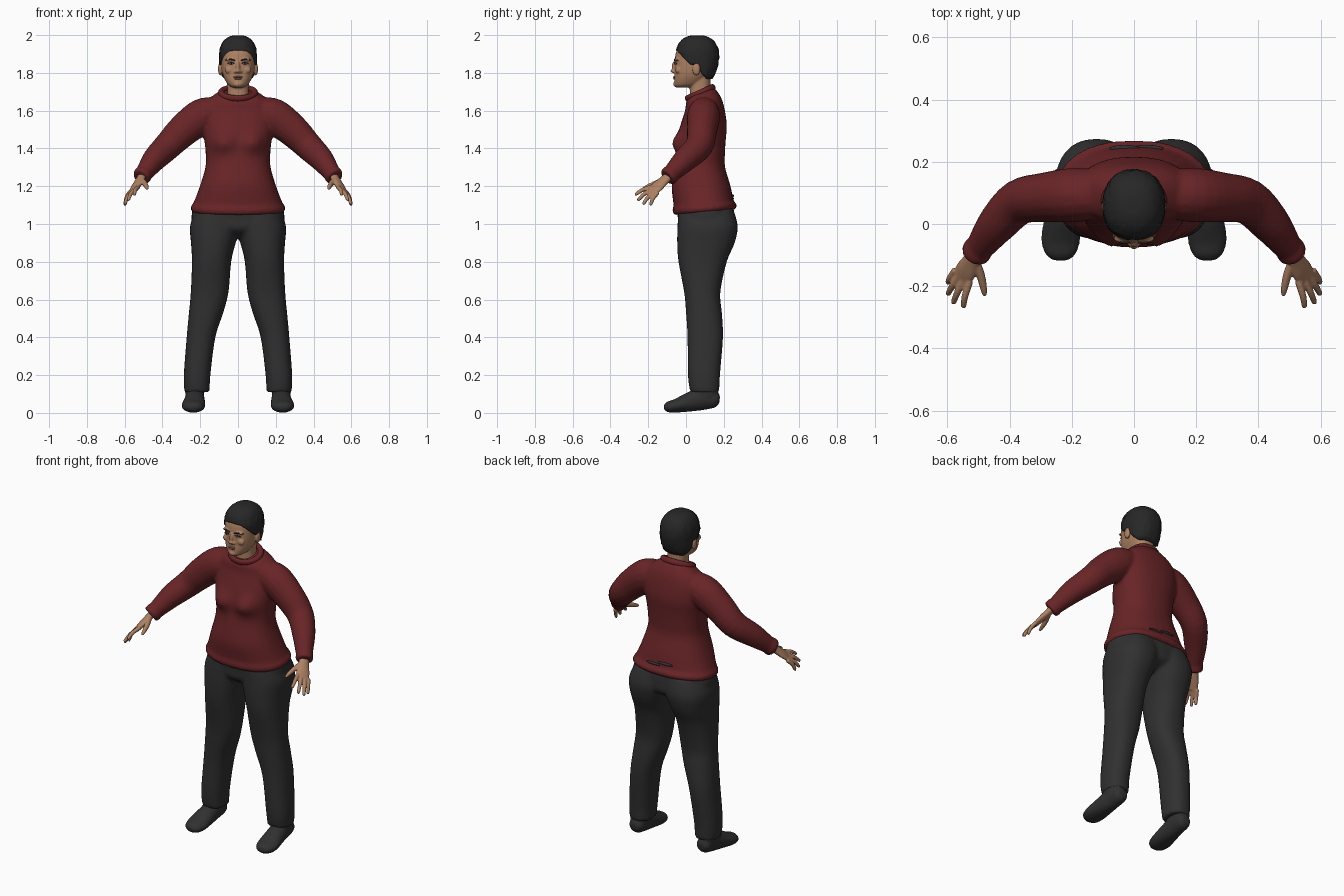
import bpy, bmesh, random
from math import sin, cos, pi, exp, copysign
from mathutils import Vector, Matrix

random.seed(4)
if "Cube" in bpy.data.objects:
    bpy.data.objects.remove(bpy.data.objects["Cube"])


def material(name, rgb):
    m = bpy.data.materials.new(name)
    m.use_nodes = True
    m.diffuse_color = (*rgb, 1)
    bsdf = m.node_tree.nodes["Principled BSDF"]
    bsdf.inputs["Base Color"].default_value = (*rgb, 1)
    bsdf.inputs["Roughness"].default_value = 0.8
    return m


RED = material("dark red knit", (0.14, 0.018, 0.02))
CHARCOAL = material("charcoal cloth", (0.03, 0.03, 0.031))
SKIN = material("tan skin", (0.42, 0.22, 0.125))
HAIR = material("black hair", (0.02, 0.02, 0.021))
LIP = material("brown lips", (0.3, 0.125, 0.085))
EYE = material("eye white", (0.45, 0.4, 0.36))


def spline(rows, k=4):
    """Smoothly interpolated copies of a short list of tuples."""
    out = []
    for i in range(len(rows) - 1):
        p = [rows[max(i - 1, 0)], rows[i], rows[i + 1], rows[min(i + 2, len(rows) - 1)]]
        for j in range(k):
            t = j / k
            out.append([b + 0.5 * t * (c - a + t * (2 * a - 5 * b + 4 * c - d
                        + t * (3 * (b - c) + d - a))) for a, b, c, d in zip(*p)])
    return out + [list(rows[-1])]


def loft(bm, rings):
    """Skin closed rings of points and cap both ends."""
    vs = [[bm.verts.new(p) for p in r] for r in rings]
    n = len(vs[0])
    for a, b in zip(vs, vs[1:]):
        for i in range(n):
            bm.faces.new((a[i], a[(i + 1) % n], b[(i + 1) % n], b[i]))
    bm.faces.new(vs[0][::-1])
    bm.faces.new(vs[-1])
    return [v for r in vs for v in r]


def oval(n=32, e=2.3):
    for i in range(n):
        c, s = cos(2 * pi * i / n), sin(2 * pi * i / n)
        yield copysign(abs(c) ** (2 / e), c), copysign(abs(s) ** (2 / e), s)


def slices(bm, rows, side=1, e=2.3):
    """Level sections given as z, x0, x1, y0, y1, tilt."""
    rings = []
    for z, x0, x1, y0, y1, tilt in spline(rows):
        rx, ry = (x1 - x0) / 2, (y1 - y0) / 2
        rings.append([(side * ((x0 + x1) / 2 + rx * c), (y0 + y1) / 2 + ry * s,
                       z + tilt * ry * s) for c, s in oval(e=e)])
    return loft(bm, rings)


def body(bm, rows, e=2.3):
    """Sections symmetric about the middle: z, half width, y0, y1, tilt."""
    return slices(bm, [(z, -w, w, a, b, t) for z, w, a, b, t in rows], e=e)


def tube(bm, rows, ref=(0, 0, 1), side=1, k=4):
    """Tube along a path: x, y, z, radius along ref, radius across it."""
    rows = spline(rows, k)
    pts = [Vector(r[:3]) for r in rows]
    rings = []
    for i, r in enumerate(rows):
        t = (pts[min(i + 1, len(pts) - 1)] - pts[max(i - 1, 0)]).normalized()
        a = Vector(ref)
        a = (a - t * a.dot(t)).normalized()
        b = t.cross(a)
        ring = [pts[i] + a * r[3] * c + b * r[4] * s for c, s in oval(16, 2)]
        rings.append([(side * p.x, p.y, p.z) for p in ring])
    loft(bm, rings)


def blob(bm, pos, size):
    m = Matrix.Translation(pos) @ Matrix.Diagonal((*size, 1))
    bmesh.ops.create_uvsphere(bm, u_segments=16, v_segments=10, radius=1, matrix=m)


def finish(bm, name, mat, voxel=0, smooth=4):
    bmesh.ops.recalc_face_normals(bm, faces=bm.faces)
    for f in bm.faces:
        f.smooth = True
    me = bpy.data.meshes.new(name)
    bm.to_mesh(me)
    bm.free()
    me.materials.append(mat)
    ob = bpy.data.objects.new(name, me)
    bpy.context.collection.objects.link(ob)
    if voxel:
        r = ob.modifiers.new("blend", "REMESH")
        r.mode, r.voxel_size, r.use_smooth_shade = "VOXEL", voxel, True
        s = ob.modifiers.new("soften", "SMOOTH")
        s.factor, s.iterations = 0.5, smooth
    return ob


# Sweater: torso with bust, and both sleeves, blended together
bm = bmesh.new()
torso = body(bm, [
    (1.06, .235, -.06, .25, .08), (1.075, .25, -.07, .268, .08),
    (1.095, .249, -.071, .266, .08), (1.112, .236, -.066, .252, .07),
    (1.2, .202, -.076, .236, 0), (1.3, .173, -.06, .207, 0),
    (1.37, .171, -.048, .206, 0), (1.44, .178, -.045, .21, 0),
    (1.52, .19, -.03, .216, 0), (1.6, .188, -.005, .206, 0),
    (1.65, .165, .0, .19, .1), (1.68, .13, .01, .17, .2), (1.7, .095, .015, .15, .3)])
for v in torso:
    if v.co.y < .05:
        x, z = abs(v.co.x), v.co.z
        v.co.y -= .037 * exp(-((x - .083) / .055) ** 2 - ((z - 1.43) / .055) ** 2)
for s in (1, -1):
    tube(bm, [(.1, .095, 1.6, .075, .075), (.19, .093, 1.57, .095, .088),
              (.29, .085, 1.495, .087, .08), (.37, .07, 1.415, .076, .074),
              (.44, .0, 1.345, .066, .064), (.485, -.06, 1.285, .052, .05),
              (.497, -.077, 1.268, .048, .046), (.503, -.084, 1.261, .052, .05),
              (.514, -.1, 1.246, .05, .046)], side=s)
finish(bm, "sweater", RED, .009, 4)

# Collar roll
bpy.ops.mesh.primitive_torus_add(major_segments=48, minor_segments=14, major_radius=.085,
                                 minor_radius=.016, location=(0, .075, 1.694),
                                 rotation=(.42, 0, 0))
collar = bpy.context.object
collar.name = "collar"
collar.scale = (1.05, .86, 1.1)
collar.data.materials.append(RED)
bpy.ops.object.shade_smooth()

# Trousers: pelvis and both legs
bm = bmesh.new()
body(bm, [(.925, .1, .03, .17, 0), (.97, .215, -.035, .25, 0), (1.03, .246, -.043, .257, 0),
          (1.09, .235, -.05, .25, 0), (1.13, .2, -.04, .23, 0)])
for s in (1, -1):
    slices(bm, [(.11, .15, .284, .022, .176, 0), (.2, .146, .287, .01, .18, 0),
                (.4, .12, .272, .008, .196, 0), (.53, .078, .26, 0, .19, 0),
                (.64, .05, .25, -.01, .182, 0), (.8, .036, .244, -.04, .216, 0),
                (.9, .012, .249, -.047, .258, 0), (.99, -.015, .254, -.045, .274, 0),
                (1.08, -.01, .22, -.04, .25, 0)], side=s)
finish(bm, "trousers", CHARCOAL, .01, 5)

# Trouser folds peeping through at the lower back
bm = bmesh.new()
for x, z, w in ((-.03, 1.15, .05), (.04, 1.135, .055)):
    blob(bm, (x, .243, z), (w, .011, .008))
finish(bm, "waist_folds", CHARCOAL)

# Shoes with ankles
for s, side in ((1, "left"), (-1, "right")):
    bm = bmesh.new()
    tube(bm, [(.225, .178, .07, .025, .02), (.225, .155, .072, .043, .045),
              (.227, .09, .075, .05, .06), (.231, .02, .058, .057, .052),
              (.236, -.05, .038, .063, .037), (.236, -.095, .031, .05, .029),
              (.236, -.117, .028, .024, .013)], ref=(1, 0, 0), side=s)
    slices(bm, [(.06, .18, .275, .03, .16, 0), (.12, .178, .28, .035, .17, 0),
                (.16, .18, .27, .05, .16, 0)], side=s)
    finish(bm, side + "_shoe", CHARCOAL, .007, 4)

    # Hand: palm, four fingers and thumb
    bm = bmesh.new()
    across = (.055, .05, -.03)
    tube(bm, [(.495, -.07, 1.275, .026, .022), (.52, -.115, 1.232, .03, .02),
              (.54, -.15, 1.2, .038, .017), (.556, -.176, 1.174, .036, .012)],
         ref=across, side=s)
    tips = ((.55, -.27, 1.155), (.583, -.257, 1.125), (.6, -.228, 1.105), (.6, -.19, 1.1))
    for i, tip in enumerate(tips):
        base = Vector((.529, -.186, 1.196)).lerp((.574, -.148, 1.168), i / 3)
        mid = base.lerp(tip, .5) + Vector((.004, -.004, .004))
        tube(bm, [(*base, .012, .012), (*mid, .011, .011),
                  (*base.lerp(tip, .93), .009, .009), (*tip, .005, .005)],
             ref=across, side=s)
    tube(bm, [(.512, -.115, 1.235, .017, .015), (.493, -.165, 1.213, .015, .014),
              (.483, -.21, 1.195, .011, .011), (.48, -.232, 1.185, .006, .006)], side=s)
    finish(bm, side + "_hand", SKIN, .0045, 3)

# Head: skull, neck, nose, brow, cheeks and ears
bm = bmesh.new()
body(bm, [(1.722, .025, -.05, .03, 0), (1.735, .05, -.06, .07, 0), (1.765, .07, -.062, .105, 0),
          (1.8, .083, -.06, .132, 0), (1.85, .089, -.06, .15, 0), (1.9, .09, -.055, .158, 0),
          (1.93, .085, -.043, .155, 0), (1.96, .066, -.015, .135, 0), (1.98, .03, .03, .09, 0)])
body(bm, [(1.62, .065, .02, .14, 0), (1.7, .057, .02, .13, 0), (1.78, .06, .02, .13, 0)])
blob(bm, (0, -.062, 1.832), (.011, .014, .03))
blob(bm, (0, -.066, 1.81), (.014, .016, .011))
blob(bm, (0, -.052, 1.74), (.025, .016, .015))
for s in (1, -1):
    blob(bm, (s * .013, -.06, 1.806), (.01, .012, .008))
    blob(bm, (s * .036, -.047, 1.87), (.03, .014, .009))
    blob(bm, (s * .045, -.04, 1.815), (.025, .017, .02))
    blob(bm, (s * .095, .055, 1.82), (.011, .021, .034))
finish(bm, "head", SKIN, .0045, 3)

# Lips, eyes and brows
bm = bmesh.new()
blob(bm, (0, -.06, 1.778), (.024, .008, .005))
blob(bm, (0, -.06, 1.769), (.02, .008, .005))
finish(bm, "lips", LIP)
whites, darks = bmesh.new(), bmesh.new()
for s in (1, -1):
    blob(whites, (s * .036, -.052, 1.849), (.014, .009, .0045))
    blob(darks, (s * .036, -.056, 1.849), (.005, .0065, .0045))
    tube(darks, [(.02, -.057, 1.851, .002, .003), (.036, -.06, 1.855, .002, .003),
                 (.054, -.05, 1.85, .002, .003)], side=s)
    tube(darks, [(.016, -.059, 1.865, .003, .004), (.04, -.059, 1.872, .004, .004),
                 (.066, -.042, 1.867, .002, .004)], side=s)
finish(whites, "eyes", EYE)
finish(darks, "brows_and_lashes", HAIR)


# Cropped hair: a dome whose rim follows the hairline
def hairline(y):
    knots = ((-.06, 1.92), (-.045, 1.915), (.0, 1.865), (.025, 1.842), (.068, 1.845),
             (.09, 1.795), (.14, 1.768), (.2, 1.768))
    for (a, za), (b, zb) in zip(knots, knots[1:]):
        if y <= b:
            return za + (zb - za) * (y - a) / (b - a)
    return knots[-1][1]


bm = bmesh.new()
rings, steps = [], 18
for j in range(-1, steps + 1):
    t = max(j, 0) / steps * .99
    ring = []
    for c, s in oval(64, 2.25):
        low = hairline(.06 + .115 * s)
        z = low + (1.998 - low) * sin(t * pi / 2)
        d = (z - 1.885) / .115
        if d > 0:
            fx = fy = max(1 - d ** 2.4, 0) ** (1 / 2.4)
        else:
            fx, fy = 1 - .1 * d * d, 1 - .3 * d * d
        tuck = .85 if j < 0 else 1 + random.uniform(-.022, .022)
        ring.append((.1 * fx * c * tuck, .06 + .115 * fy * s * tuck, z))
    rings.append(ring)
loft(bm, rings)
finish(bm, "hair", HAIR)
